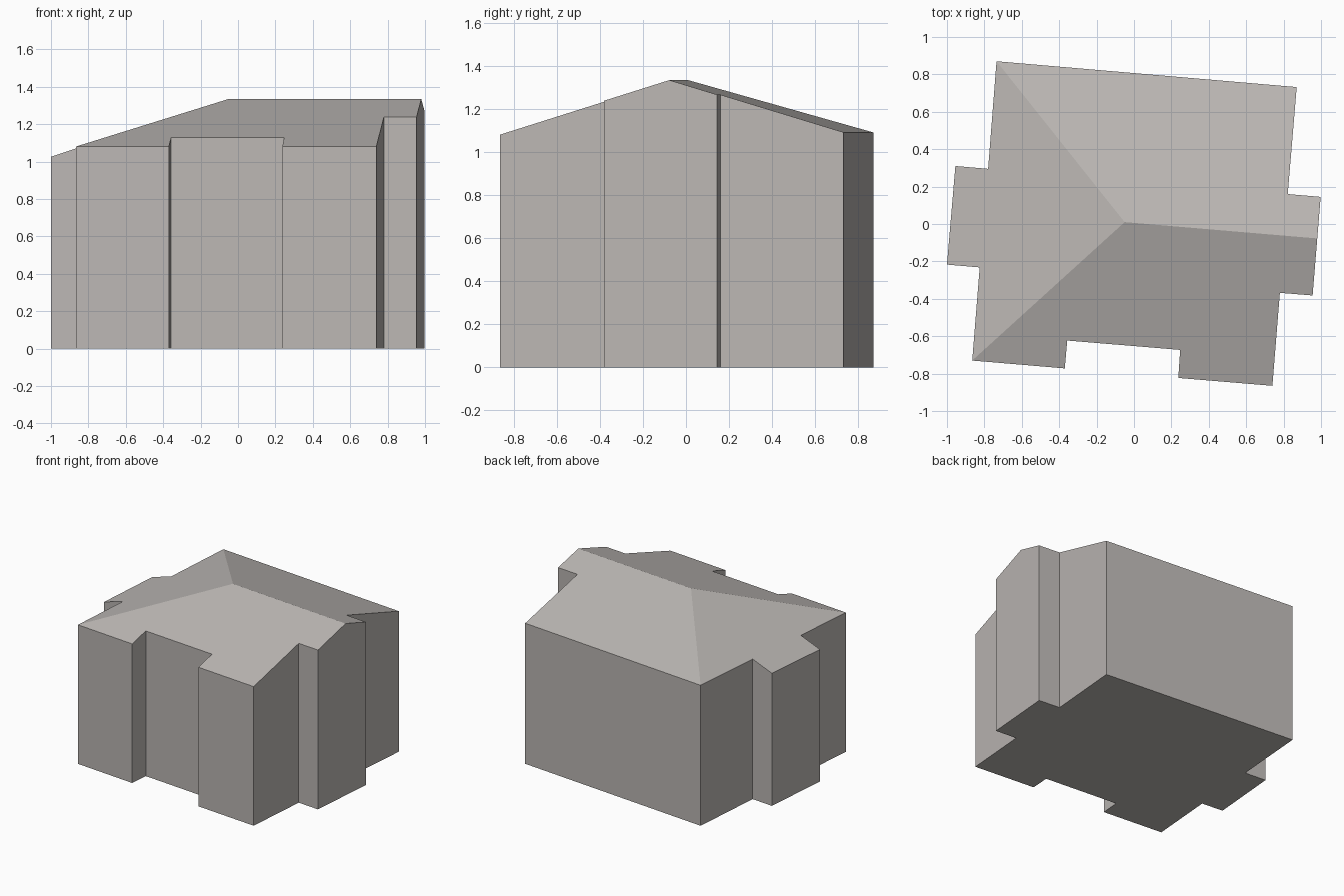
import bpy, bmesh
from mathutils import Vector

if "Cube" in bpy.data.objects:
    bpy.data.objects.remove(bpy.data.objects["Cube"])

# House outline seen from above
OUTLINE = [(-0.735, 0.87), (-0.78, 0.295), (-0.955, 0.31), (-1.0, -0.217),
           (-0.825, -0.232), (-0.865, -0.73), (-0.37, -0.772), (-0.357, -0.623),
           (0.247, -0.673), (0.237, -0.823), (0.74, -0.865), (0.78, -0.368),
           (0.955, -0.382), (0.998, 0.145), (0.822, 0.16), (0.87, 0.732)]

# Ridge ends and eave corners that define the three roof slopes
APEX, RIDGE_END = Vector((-0.05, 0.01, 1.335)), Vector((0.976, -0.077, 1.335))
BACK_CORNER, FRONT_CORNER = Vector((-0.735, 0.87, 1.092)), Vector((-0.865, -0.73, 1.081))
SLOPES = [(RIDGE_END, BACK_CORNER), (FRONT_CORNER, RIDGE_END), (BACK_CORNER, FRONT_CORNER)]

# Tall block with the house outline
bm = bmesh.new()
base = bm.faces.new([bm.verts.new((x, y, 0)) for x, y in OUTLINE])
top = bmesh.ops.extrude_face_region(bm, geom=[base], use_keep_orig=True)["geom"]
bmesh.ops.translate(bm, vec=(0, 0, 2),
                    verts=[g for g in top if isinstance(g, bmesh.types.BMVert)])

# Slice off everything above each slope and close the cut
for a, b in SLOPES:
    normal = (a - APEX).cross(b - APEX).normalized()
    if normal.z < 0:
        normal.negate()
    cut = bmesh.ops.bisect_plane(bm, geom=bm.verts[:] + bm.edges[:] + bm.faces[:], dist=1e-4,
                                 plane_co=APEX, plane_no=normal, clear_outer=True)
    bmesh.ops.holes_fill(bm, edges=[e for e in bm.edges if e.is_boundary], sides=0)

bmesh.ops.recalc_face_normals(bm, faces=bm.faces[:])
mesh = bpy.data.meshes.new("house")
bm.to_mesh(mesh)
bm.free()

# Single stone colour
stone = bpy.data.materials.new("warm grey stone")
stone.diffuse_color = (0.50, 0.475, 0.455, 1)
stone.use_nodes = True
stone.node_tree.nodes["Principled BSDF"].inputs["Base Color"].default_value = stone.diffuse_color
mesh.materials.append(stone)
bpy.context.collection.objects.link(bpy.data.objects.new("house", mesh))
